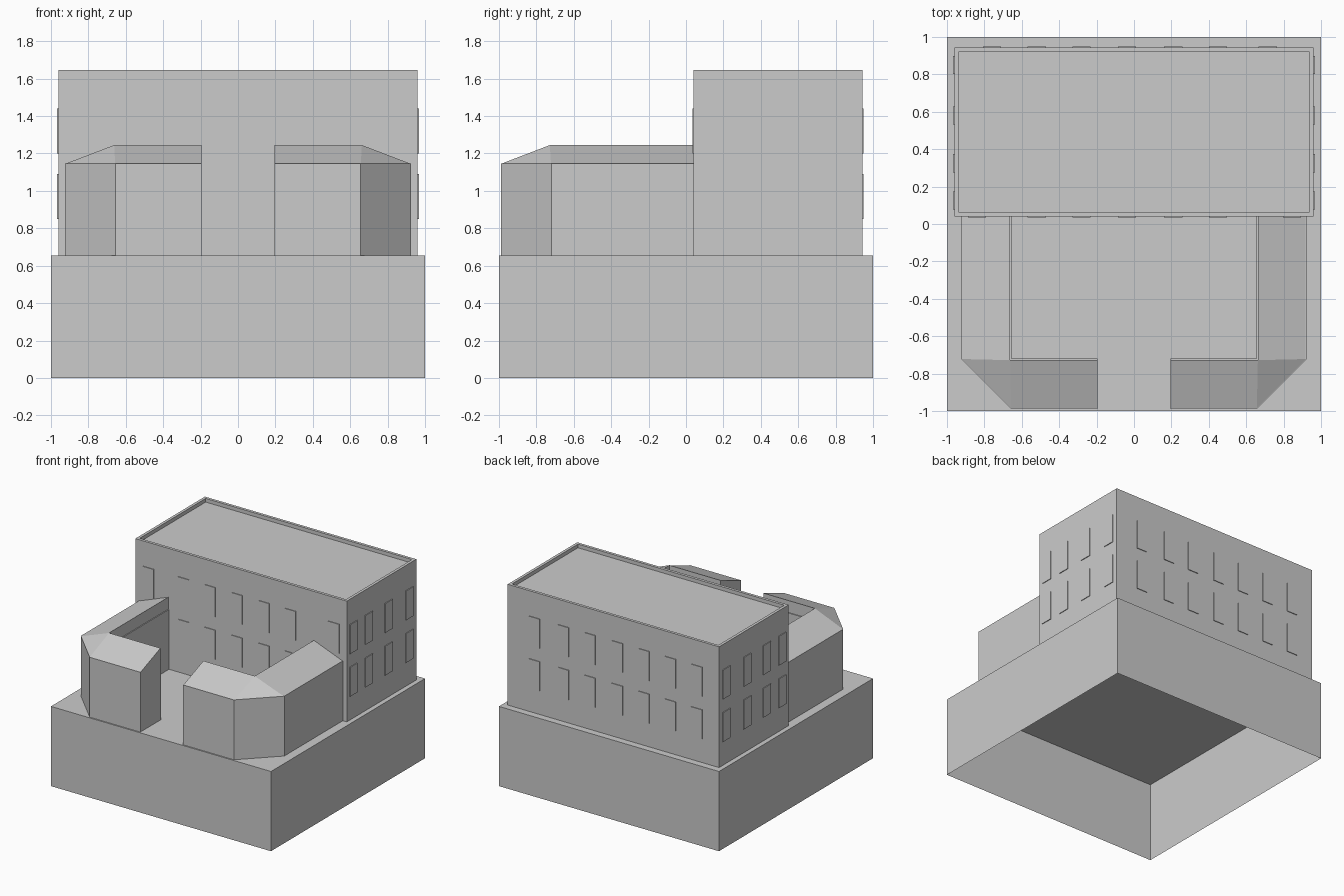
import bpy, bmesh
from mathutils import Vector

if "Cube" in bpy.data.objects:
    bpy.data.objects.remove(bpy.data.objects["Cube"])

BASE_Z, TOP_Z = 0.655, 1.647
EAVE_Z, RIDGE_Z = 1.147, 1.245
X, Y0, Y1 = 0.961, 0.04, 0.943


def finish(bm, name, mirror=False):
    bmesh.ops.recalc_face_normals(bm, faces=bm.faces)
    me = bpy.data.meshes.new(name)
    bm.to_mesh(me)
    bm.free()
    ob = bpy.data.objects.new(name, me)
    bpy.context.collection.objects.link(ob)
    if mirror:
        m = ob.modifiers.new("mirror", 'MIRROR')
        m.use_mirror_merge = False
    return ob


def prism(bm, pts, z0, z1):
    """Extruded outline with a cap on top and an open bottom."""
    lo = [bm.verts.new((x, y, z0)) for x, y in pts]
    hi = [bm.verts.new((x, y, z1)) for x, y in pts]
    n = len(pts)
    for i in range(n):
        j = (i + 1) % n
        bm.faces.new((lo[i], lo[j], hi[j], hi[i]))
    return bm.faces.new(hi)


def rect(x0, x1, y0, y1):
    return [(x0, y0), (x1, y0), (x1, y1), (x0, y1)]


# Plinth, hollow underneath
bm = bmesh.new()
prism(bm, rect(-1, 1, -1, 1), 0, BASE_Z)
finish(bm, "plinth")

# Main block with a sunken roof inside a parapet
bm = bmesh.new()
top = prism(bm, rect(-X, X, Y0, Y1), BASE_Z, TOP_Z)
bmesh.ops.recalc_face_normals(bm, faces=bm.faces)
bmesh.ops.inset_region(bm, faces=[top], thickness=0.033)
ext = bmesh.ops.extrude_discrete_faces(bm, faces=[top])
bmesh.ops.translate(bm, verts=ext["faces"][0].verts, vec=(0, 0, -0.03))
finish(bm, "main_block")

# Windows: thin raised panels in two rows on all four walls
bm = bmesh.new()
W, H, D = 0.097, 0.24, 0.012


def panel(center, size):
    r = bmesh.ops.create_cube(bm, size=1)
    for v in r["verts"]:
        v.co = Vector(a * b for a, b in zip(v.co, size)) + Vector(center)


middle = (-0.52, -0.28, -0.037, 0.21, 0.45)
for z in (0.97, 1.32):
    for x in (-0.84, *middle, 0.845):
        panel((x, Y0, z), (W, D, H))
    for x in (-0.76, *middle, 0.715):
        panel((x, Y1, z), (W, D, H))
    for y in (0.125, 0.325, 0.58, 0.85):
        for s in (-1, 1):
            panel((s * X, y, z), (D, W, H))
finish(bm, "windows")

# Courtyard wings: L-shaped walls with a cut corner
outer = [(-0.925, Y0), (-0.925, -0.72), (-0.655, -0.99), (-0.195, -0.99)]
inner = [(-0.655, Y0), (-0.655, -0.72), (-0.195, -0.72)]
bm = bmesh.new()
prism(bm, outer + inner[::-1], BASE_Z, EAVE_Z)
finish(bm, "wing_walls", mirror=True)

# Wing roofs: single slopes rising to the courtyard side
r_outer = [(-0.918, Y0), (-0.918, -0.722), (-0.657, -0.983), (-0.195, -0.983)]
r_inner = [(-0.662, Y0), (-0.662, -0.728), (-0.195, -0.728)]
bm = bmesh.new()
e = [bm.verts.new((x, y, EAVE_Z)) for x, y in r_outer]
r = [bm.verts.new((x, y, RIDGE_Z)) for x, y in r_inner]
b = [bm.verts.new((x, y, EAVE_Z)) for x, y in r_inner]
for f in ((e[0], e[1], r[1], r[0]), (e[1], e[2], r[1]), (e[2], e[3], r[2], r[1]),
          (b[0], r[0], r[1], b[1]), (b[1], r[1], r[2], b[2]),
          (e[3], b[2], r[2]), (e[0], r[0], b[0])):
    bm.faces.new(f)
finish(bm, "wing_roofs", mirror=True)
